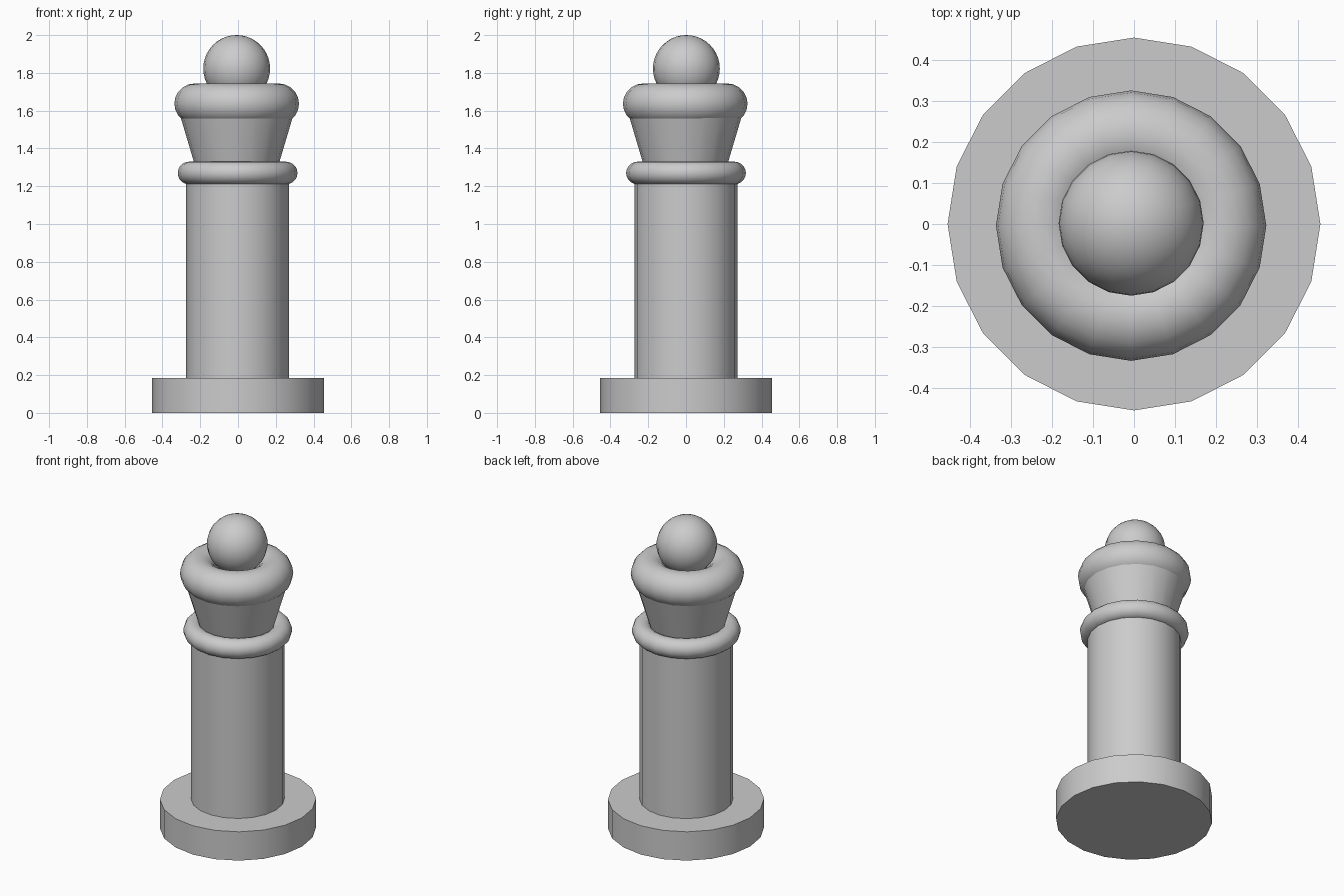
import bpy

if "Cube" in bpy.data.objects:
    bpy.data.objects.remove(bpy.data.objects["Cube"], do_unlink=True)

SIDES = 20

# Single plain grey
GREY = (0.6, 0.6, 0.6, 1.0)
grey = bpy.data.materials.new("plain_grey")
grey.use_nodes = True
grey.diffuse_color = GREY
grey.node_tree.nodes["Principled BSDF"].inputs["Base Color"].default_value = GREY


def finish(name):
    """Name the new primitive, colour it and smooth its round sides."""
    obj = bpy.context.object
    obj.name = name
    obj.data.materials.append(grey)
    bpy.ops.object.shade_smooth_by_angle(angle=0.7)
    return obj


def drum(name, r_low, r_high, z_low, z_high, x=0.0, y=0.0):
    bpy.ops.mesh.primitive_cone_add(
        vertices=SIDES, radius1=r_low, radius2=r_high, depth=z_high - z_low,
        location=(x, y, (z_low + z_high) / 2))
    return finish(name)


def ring(name, major, minor, z, x=0.0, y=0.0):
    bpy.ops.mesh.primitive_torus_add(
        major_segments=SIDES, minor_segments=SIDES, major_radius=major,
        minor_radius=minor, location=(x, y, z))
    return finish(name)


# Foot and shaft
drum("base", 0.455, 0.455, 0.0, 0.185)
drum("column", 0.272, 0.272, 0.185, 1.27, x=-0.002)

# Collar, flared neck and crown
ring("collar_ring", 0.257, 0.06, 1.27, x=-0.002)
drum("flared_neck", 0.206, 0.307, 1.26, 1.60, x=-0.007, y=-0.003)
ring("crown_ring", 0.223, 0.107, 1.637, x=-0.007, y=-0.004)

# Ball on top
bpy.ops.mesh.primitive_uv_sphere_add(
    segments=SIDES, ring_count=SIDES, radius=0.177, location=(-0.007, 0.002, 1.823))
finish("top_ball")
